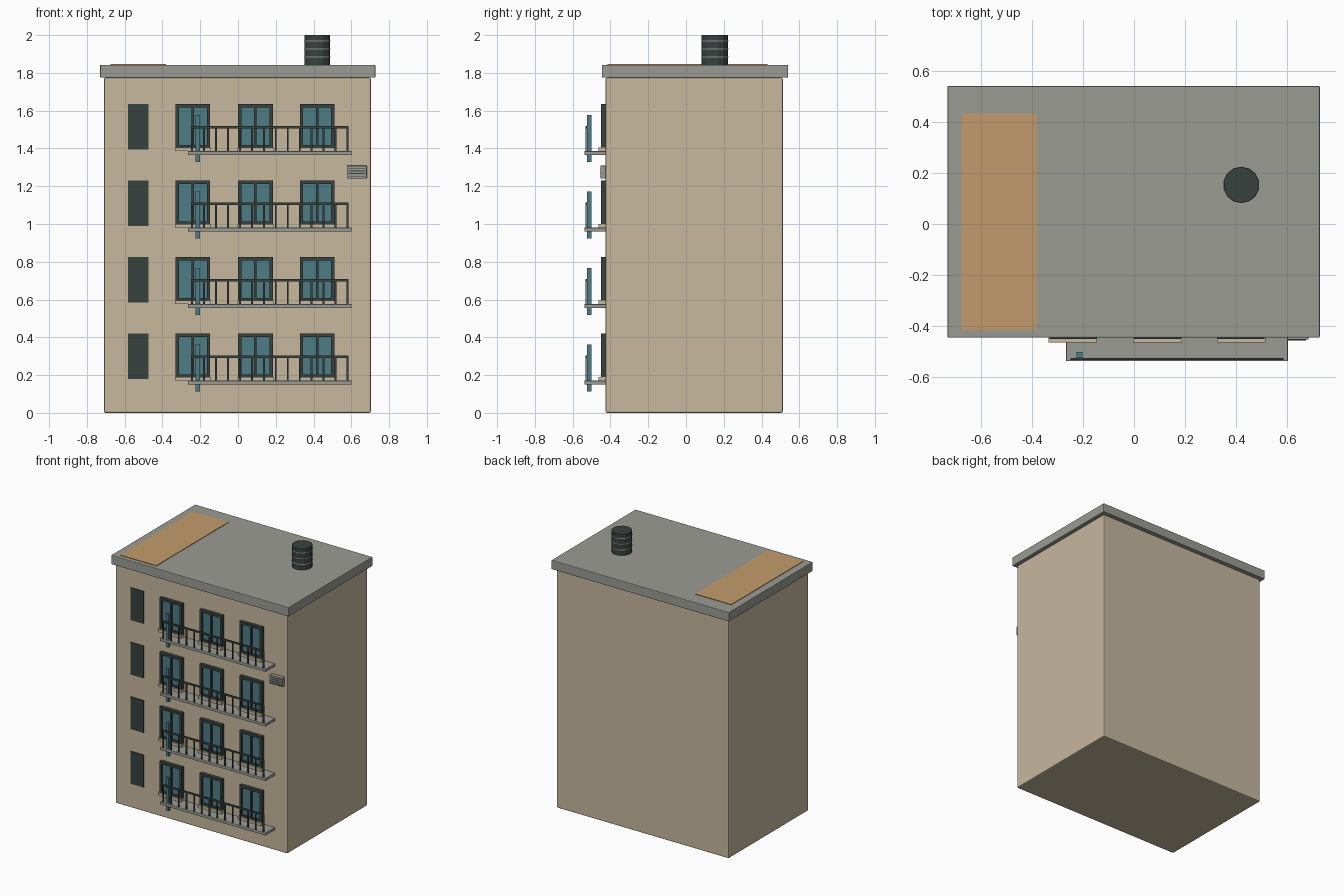
import bpy
import bmesh
import math
from mathutils import Matrix, Vector

if "Cube" in bpy.data.objects:
    bpy.data.objects.remove(bpy.data.objects["Cube"])


def material(name, rgb):
    m = bpy.data.materials.new(name)
    m.diffuse_color = (*rgb, 1)
    m.use_nodes = True
    m.node_tree.nodes["Principled BSDF"].inputs["Base Color"].default_value = m.diffuse_color
    return m


BEIGE = material("beige plaster", (0.57, 0.48, 0.345))
GREY = material("grey concrete", (0.33, 0.33, 0.30))
ORANGE = material("orange clay", (0.54, 0.33, 0.15))
DARK = material("dark metal", (0.04, 0.055, 0.05))
GLASS = material("teal glass", (0.075, 0.20, 0.24))


def add_box(bm, x, y, z):
    """Add a box given its (low, high) span on each axis."""
    spans = (x, y, z)
    centre = Vector([(a + b) / 2 for a, b in spans])
    size = Vector([b - a for a, b in spans])
    bmesh.ops.create_cube(bm, size=1, matrix=Matrix.Translation(centre) @ Matrix.Diagonal((*size, 1)))


def boxes(name, mat, spans, bevel=0):
    """One object made of one or more boxes."""
    bm = bmesh.new()
    for s in spans:
        add_box(bm, *s)
    mesh = bpy.data.meshes.new(name)
    bm.to_mesh(mesh)
    bm.free()
    obj = bpy.data.objects.new(name, mesh)
    bpy.context.collection.objects.link(obj)
    mesh.materials.append(mat)
    if bevel:
        mod = obj.modifiers.new("soft edges", 'BEVEL')
        mod.width = bevel
        mod.segments = 2
    return obj


def drum(name, mat, radius, z0, z1):
    bpy.ops.mesh.primitive_cylinder_add(vertices=14, radius=radius, depth=z1 - z0,
                                        location=(0.42, 0.153, (z0 + z1) / 2))
    obj = bpy.context.object
    obj.name = name
    obj.data.materials.append(mat)


WALL = -0.425  # front wall plane

# Main block, roof slab and the stair core that surfaces on the roof
boxes("building_body", BEIGE, [((-0.71, 0.703), (WALL, 0.513), (0, 1.775))], 0.008)
boxes("roof_slab", GREY, [((-0.73, 0.727), (-0.445, 0.54), (1.775, 1.843))], 0.004)
boxes("stair_core", ORANGE, [((-0.675, -0.38), (-0.415, 0.432), (0.002, 1.847))])

# Water tank with hoops
drum("water_tank", DARK, 0.07, 1.84, 2.0)
for z in (1.885, 1.927, 1.969):
    drum("tank_hoop", GREY, 0.0715, z - 0.003, z + 0.003)

# Four identical storeys
for floor in range(4):
    h = 0.405 * floor

    # Narrow dark stair window
    boxes("stair_window", DARK, [((-0.582, -0.475), (-0.431, WALL), (0.18 + h, 0.42 + h))])

    # Framed windows with a centre mullion, glass and sill
    for cx in (-0.239, 0.092, 0.419):
        lo, hi = cx - 0.092, cx + 0.092
        z0, z1 = 0.185 + h, 0.421 + h
        depth = (-0.45, WALL)
        boxes("window_frame", DARK, [
            ((lo, lo + 0.018), depth, (z0, z1)),
            ((hi - 0.018, hi), depth, (z0, z1)),
            ((cx - 0.006, cx + 0.006), depth, (z0, z1)),
            ((lo + 0.018, hi - 0.018), depth, (z1 - 0.018, z1)),
            ((lo + 0.018, hi - 0.018), depth, (z0, z0 + 0.018)),
        ])
        boxes("window_glass", GLASS, [((lo + 0.01, hi - 0.01), (-0.438, WALL), (z0 + 0.01, z1 - 0.01))])
        boxes("window_sill", BEIGE, [((lo - 0.003, hi + 0.003), (-0.464, WALL), (0.171 + h, 0.191 + h))])

    # Balcony slab and front railing
    boxes("balcony_slab", GREY, [((-0.266, 0.602), (-0.537, WALL), (0.15 + h, 0.171 + h))], 0.003)
    rails = [((-0.248, 0.585), (-0.533, -0.525), (0.291 + h, 0.303 + h))]
    for i in range(14):
        x = -0.243 + i * 0.0633
        rails.append(((x - 0.005, x + 0.005), (-0.532, -0.526), (0.168 + h, 0.295 + h)))
    boxes("balcony_railing", DARK, rails)

    # Teal downpipe piercing the slab
    boxes("downpipe", GLASS, [((-0.225, -0.202), (-0.525, -0.501), (0.112 + h, 0.361 + h))])

# Wall-mounted air conditioner with dark grille slots
boxes("air_conditioner", GREY, [((0.576, 0.682), (-0.453, WALL), (1.241, 1.309))], 0.003)
boxes("air_conditioner_slots", DARK, [
    ((0.584, 0.674), (-0.4555, -0.45), (z - 0.002, z + 0.002)) for z in (1.253, 1.267, 1.281, 1.295)])
